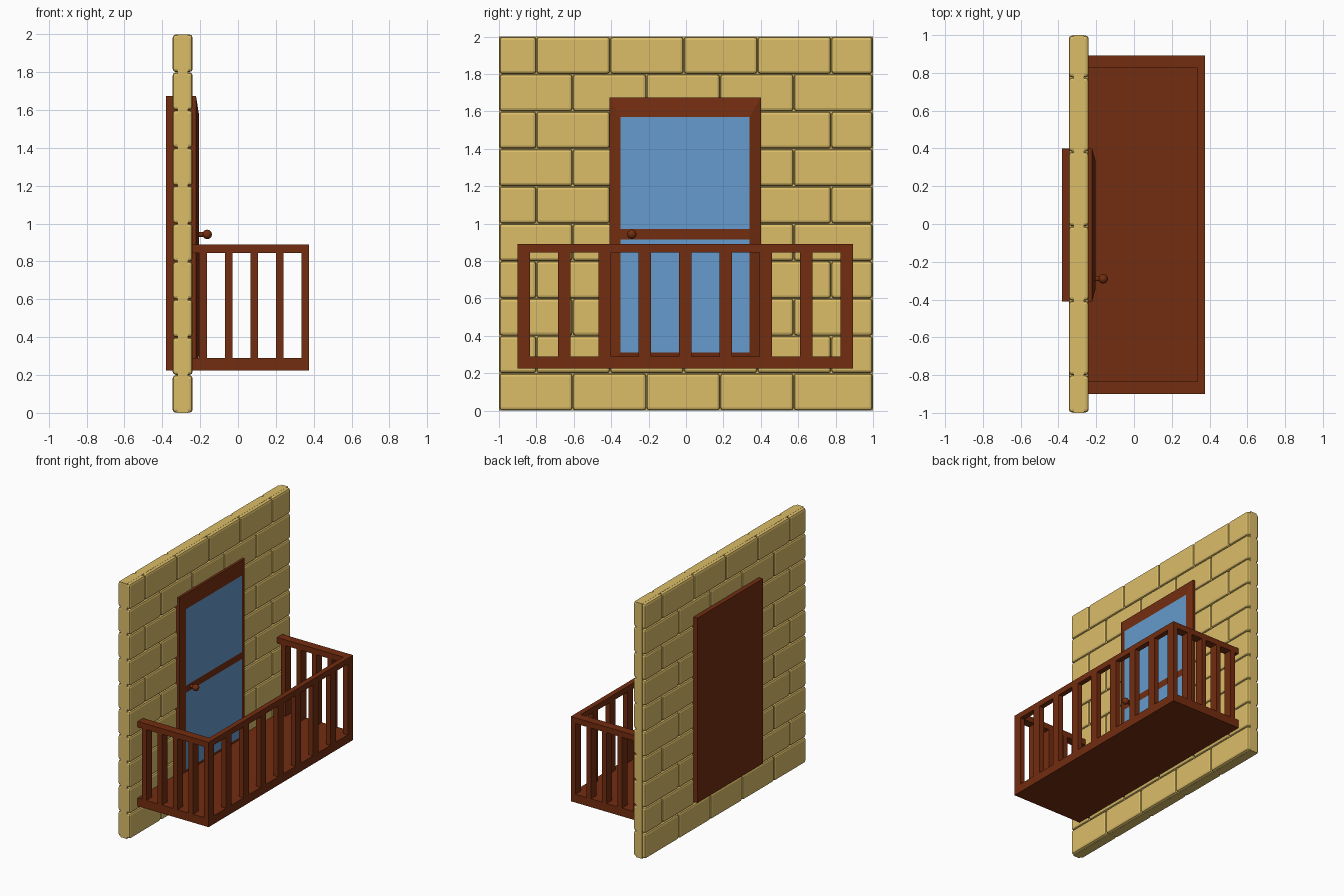
import bpy, bmesh
from mathutils import Matrix, Vector

if "Cube" in bpy.data.objects:
    bpy.data.objects.remove(bpy.data.objects["Cube"])


def material(name, rgb):
    m = bpy.data.materials.new(name)
    m.diffuse_color = (*rgb, 1)
    m.use_nodes = True
    m.node_tree.nodes["Principled BSDF"].inputs["Base Color"].default_value = m.diffuse_color
    return m


STONE = material("sandstone", (0.71, 0.51, 0.14))
WOOD = material("wood", (0.17, 0.026, 0.005))
GLASS = material("glass", (0.13, 0.33, 0.61))


def add_box(bm, x, y, z):
    size = Vector((x[1] - x[0], y[1] - y[0], z[1] - z[0]))
    mid = Vector((sum(x) / 2, sum(y) / 2, sum(z) / 2))
    mat = Matrix.Translation(mid) @ Matrix.Diagonal((*size, 1))
    bmesh.ops.create_cube(bm, size=1, matrix=mat)


def finish(bm, name, *mats):
    bmesh.ops.recalc_face_normals(bm, faces=bm.faces)
    me = bpy.data.meshes.new(name)
    bm.to_mesh(me)
    bm.free()
    for m in mats:
        me.materials.append(m)
    ob = bpy.data.objects.new(name, me)
    bpy.context.collection.objects.link(ob)
    return ob


# Wall core, visible only in the joints
bm = bmesh.new()
add_box(bm, (-0.32, -0.265), (-1, 1), (0, 2))
finish(bm, "wall_core", STONE)

# Staggered courses of rounded blocks
bm = bmesh.new()
PITCH = 0.394
for row in range(10):
    first = -0.8 if row % 2 else -1 + PITCH
    count = 5 if row % 2 else 4
    edges = [-0.998] + [first + PITCH * k for k in range(count)] + [0.998]
    for a, b in zip(edges, edges[1:]):
        add_box(bm, (-0.345, -0.24), (a + 0.001, b - 0.001),
                (row * 0.2 + 0.001, row * 0.2 + 0.199))
bricks = finish(bm, "wall_blocks", STONE)
bev = bricks.modifiers.new("rounded", 'BEVEL')
bev.width = 0.016
bev.segments = 2

# Door: solid slab whose front border slopes up to two glass panes and a rail
bm = bmesh.new()
Y0, Y1, Z0, Z1 = -0.41, 0.40, 0.225, 1.675


def ring(x):
    return [bm.verts.new((x, y, z)) for y, z in ((Y0, Z0), (Y1, Z0), (Y1, Z1), (Y0, Z1))]


back, front = ring(-0.38), ring(-0.222)
heights = (0.31, 0.915, 0.97, 1.57)
left = [bm.verts.new((-0.205, -0.35, z)) for z in heights]
right = [bm.verts.new((-0.205, 0.34, z)) for z in heights]
bm.faces.new(back)
for i in range(4):
    j = (i + 1) % 4
    bm.faces.new((back[i], back[j], front[j], front[i]))
bm.faces.new((front[0], front[1], right[0], left[0]))
bm.faces.new((front[1], front[2], *reversed(right)))
bm.faces.new((front[2], front[3], left[3], right[3]))
bm.faces.new((front[3], front[0], *left))
for i in range(3):
    f = bm.faces.new((left[i], right[i], right[i + 1], left[i + 1]))
    f.material_index = 0 if i == 1 else 1
finish(bm, "door", WOOD, GLASS)

# Door knob on a short stem
bm = bmesh.new()
bmesh.ops.create_uvsphere(bm, u_segments=20, v_segments=12, radius=0.025,
                          matrix=Matrix.Translation((-0.163, -0.29, 0.943)))
bmesh.ops.create_cone(bm, cap_ends=True, segments=16, radius1=0.013, radius2=0.013, depth=0.05,
                      matrix=Matrix.Translation((-0.193, -0.29, 0.943)) @ Matrix.Rotation(1.5707963, 4, 'Y'))
knob = finish(bm, "door_knob", WOOD)
bpy.context.view_layer.objects.active = knob
knob.select_set(True)
bpy.ops.object.shade_smooth_by_angle()

# Balcony floor slab
bm = bmesh.new()
add_box(bm, (-0.25, 0.375), (-0.9, 0.892), (0.225, 0.29))
finish(bm, "balcony_floor", WOOD)

# Handrail, one U-shaped prism around the three open sides
bm = bmesh.new()
outline = [(-0.25, -0.9), (0.375, -0.9), (0.375, 0.892), (-0.25, 0.892),
           (-0.25, 0.825), (0.335, 0.825), (0.335, -0.833), (-0.25, -0.833)]
base = bm.faces.new([bm.verts.new((x, y, 0.845)) for x, y in outline])
top = bmesh.ops.extrude_face_region(bm, geom=[base])
bmesh.ops.translate(bm, vec=(0, 0, 0.045),
                    verts=[v for v in top["geom"] if isinstance(v, bmesh.types.BMVert)])
finish(bm, "handrail", WOOD)

# Balusters: nine along the front, four more on each side
bm = bmesh.new()
spots = [(0.355, -0.8665 + 0.2156 * k) for k in range(9)]
spots += [(0.355 - 0.135 * k, y) for k in range(1, 5) for y in (-0.8665, 0.8585)]
for x, y in spots:
    add_box(bm, (x - 0.02, x + 0.02), (y - 0.0335, y + 0.0335), (0.29, 0.845))
finish(bm, "balusters", WOOD)
